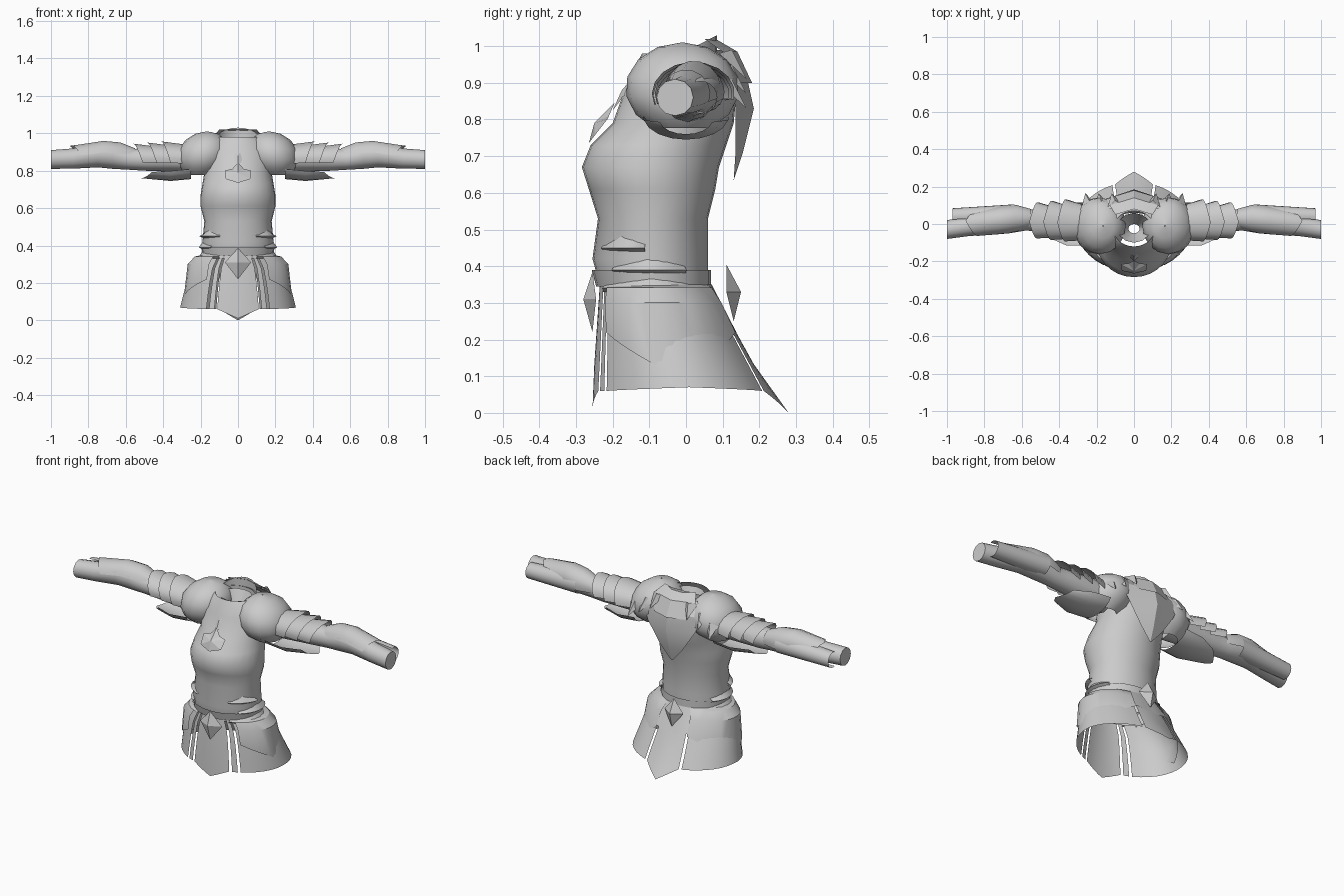
import bpy, bmesh, math
from math import cos, sin, radians, sqrt

cube = bpy.data.objects.get("Cube")
if cube:
    bpy.data.objects.remove(cube, do_unlink=True)

grey = bpy.data.materials.new("plain grey")
grey.use_nodes = True
grey.diffuse_color = (.6, .6, .6, 1)
grey.node_tree.nodes["Principled BSDF"].inputs["Base Color"].default_value = grey.diffuse_color


def grid(name, rows, mirror=False, caps=(), sharp=40):
    """Skin rows of points; optionally cap end rows and mirror in x."""
    bm = bmesh.new()
    lines = [[bm.verts.new(point) for point in row] for row in rows]
    for upper, lower in zip(lines, lines[1:]):
        for a, b, c, d in zip(upper, upper[1:], lower[1:], lower):
            bm.faces.new((a, b, c, d))
    for cap in caps:
        bm.faces.new(lines[cap][:-1])
    bmesh.ops.remove_doubles(bm, verts=bm.verts, dist=.0005)
    bmesh.ops.recalc_face_normals(bm, faces=bm.faces)
    mesh = bpy.data.meshes.new(name)
    bm.to_mesh(mesh)
    bm.free()
    mesh.materials.append(grey)
    part = bpy.data.objects.new(name, mesh)
    bpy.context.collection.objects.link(part)
    if mirror:
        part.modifiers.new("Mirror", 'MIRROR')
    bpy.ops.object.select_all(action='DESELECT')
    part.select_set(True)
    bpy.context.view_layer.objects.active = part
    bpy.ops.object.shade_smooth_by_angle(angle=radians(sharp))


def sweep(start, stop, count):
    """Yield angles in radians, each with a weight that peaks mid-way."""
    for i in range(count + 1):
        u = i / count
        yield radians(start + (stop - start) * u), 1 - abs(2 * u - 1)


def panel(name, start, stop, rows, count=8, drop=0, pull=0, **options):
    """Upright sheet around the body; rows are z, half width, front y, back y.
    Angle 0 is the left side, 90 the back. Drop and pull point the last row."""
    points = []
    for row in rows:
        z, half, front, back = row
        last = row is rows[-1]
        middle, depth = (front + back) / 2, (back - front) / 2
        points.append([(half * cos(a), middle + depth * sin(a) + last * pull * peak,
                        z - last * drop * peak) for a, peak in sweep(start, stop, count)])
    grid(name, points, **options)


def sleeve(name, rings, start=0, stop=360, count=12, tip=0, deep=1, caps=()):
    """Tube or half tube along x; rings are x, y, z, radius."""
    points = []
    for ring in rings:
        x, y, z, radius = ring
        reach = tip if ring is rings[-1] else 0
        points.append([(x + reach * peak, y + deep * radius * cos(a), z + radius * sin(a))
                       for a, peak in sweep(start, stop, count)])
    grid(name, points, mirror=True, caps=caps)


def gem(name, outline, apex):
    """Symmetrical faceted plate: right-hand outline fanned to a raised apex."""
    ring = outline + [(-x, y, z) for x, y, z in reversed(outline)]
    grid(name, [ring, [apex] * len(ring)], sharp=10)


def mantle(name, rows):
    """Folded sheet on the back; rows are half width, edge y, centre y, z."""
    grid(name, [[(-half, edge, z), (0, centre, z), (half, edge, z)]
                for half, edge, centre, z in rows], sharp=25)


def skirt(t, out=0):
    """Row of the flaring skirt, from the waist (t = 0) to the hem (t = 1)."""
    return (.35 - .29 * t, .19 + .12 * sqrt(t) + out,
            -.235 - .02 * t - out / 2, .065 + .16 * t + out / 2)


# Torso and bust
panel("torso", 0, 360, [
    (.33, .18, -.23, .06), (.42, .19, -.255, .06), (.53, .18, -.24, .06),
    (.61, .2, -.265, .08), (.67, .2, -.284, .09), (.73, .19, -.26, .11),
    (.79, .18, -.2, .13), (.9, .19, -.16, .14), (.96, .15, -.13, .12),
    (.98, .11, -.12, .07)], count=28)

# Standing collar, high behind the neck and dipping in front
collar = []
for height in (0, .5, 1):
    row = []
    for a, peak in sweep(-80, 260, 20):
        top = .1 + .06 * sin(a)
        row.append((.115 * cos(a), .115 * sin(a) - .03, .87 + height * top))
    collar.append(row)
grid("collar", collar)
panel("inner_collar", 0, 360, [(.97, .09, -.1, .06), (.85, .03, -.05, 0)], count=12)

# Rounded shoulder caps
dome = []
for tilt, peak in sweep(-60, 89, 6):
    dome.append([(.185 + .14 * cos(tilt) * cos(a) - .02 * sin(tilt),
                  .155 * cos(tilt) * sin(a) - .01,
                  .885 + .125 * sin(tilt)) for a, peak in sweep(0, 360, 16)])
grid("shoulder_cap", dome, mirror=True)

# Arms with closed ends
sleeve("arm", [(.2, 0, .87, .08), (.5, .02, .86, .06), (.58, .02, .86, .055),
               (.67, .02, .88, .07), (.75, .01, .885, .067), (.88, -.01, .865, .054),
               (1, -.03, .86, .05)], caps=(0, -1))

# Overlapping upper arm plates with pointed rims
for k in range(3):
    x = .28 + .075 * k
    radius = .075 - .006 * k
    sleeve(f"arm_plate_{'abc'[k]}",
           [(x, .01, .865, radius), (x + .08, .02, .87, radius + .012)],
           start=-10, stop=200, count=10, tip=.05, deep=1.3)

# Pointed plate hanging under the upper arm
sleeve("underarm_plate", [(.25, 0, .82, .065), (.36, 0, .81, .065), (.46, 0, .8, .04)],
       start=190, stop=350, count=8, tip=.06, deep=1.8)

# Forearm guards: raised elbow rim, open half shell behind the wrist
sleeve("elbow_guard", [(.55, .03, .87, .05), (.63, .03, .88, .072),
                       (.72, .02, .885, .075), (.84, 0, .87, .065)],
       start=-20, stop=170, count=8, tip=.06)
sleeve("wrist_guard", [(.64, .05, .875, .055), (.97, .04, .86, .044)],
       start=-110, stop=110)

# Skirt panels separated by slits
hem = [skirt(t / 4) for t in range(5)]
panel("skirt_front", 249, 291, hem, drop=.05)
panel("skirt_strip", 294, 300, hem, count=2, mirror=True)
panel("skirt_side", -57, 68, hem, count=14, drop=-.01, mirror=True)
panel("skirt_back", 71, 109, hem, drop=.06, pull=.055)

# Hip plates over the skirt
panel("hip_plate", -55, 70, [skirt(0), skirt(.03, .02), skirt(.17, .03), skirt(.45, .02)],
      count=12, drop=.12, mirror=True, sharp=30)
panel("rear_hip_plate", 65, 115, [skirt(0, .01), skirt(.4, .02)], drop=.02)

# Waist bands with flared pointed edges, and a belt
for name, z, start, stop in (("upper", .46, -62, -8), ("middle", .4, -45, 35),
                             ("lower", .35, -60, 60)):
    panel(f"{name}_waist_flare", start, stop,
          [(z - .02, .19, -.245, .065), (z - .01, .21, -.25, .07), (z, .185, -.24, .06)],
          drop=-.025, mirror=True, sharp=25)
panel("belt", 0, 360, [(.345, .19, -.245, .068), (.39, .195, -.257, .068)], count=24)

# Belt gems front and back
gem("front_belt_gem", [(0, -.255, .385), (.07, -.245, .31), (0, -.255, .22)],
    apex=(0, -.28, .31))
gem("back_belt_gem", [(0, .11, .405), (.06, .11, .33), (0, .13, .25)],
    apex=(0, .15, .33))

# Chest ornament and the tab leading up to the collar
gem("chest_ornament", [(0, -.195, .845), (.03, -.21, .81), (.07, -.215, .8),
                       (.065, -.25, .755), (0, -.265, .735)], apex=(0, -.25, .79))
gem("throat_tab", [(.025, -.14, .92), (.02, -.18, .85), (0, -.2, .825)],
    apex=(0, -.175, .88))

# Back mantle tapering to points
mantle("mantle_long", [(.13, .08, .1, .99), (.19, .12, .165, .92), (.15, .135, .185, .83),
                       (.07, .135, .155, .71), (.005, .13, .13, .635)])
mantle("mantle_short", [(.1, .05, .08, 1.02), (.13, .1, .14, .985), (.1, .15, .18, .9)])

# Small spikes fanning out behind the shoulders
for k in range(3):
    x, z = .1 + .07 * k, .98 - .04 * k
    base = [(x - .04, .1, z), (x, .125, z + .01), (x + .04, .09, z)]
    grid(f"back_spike_{'abc'[k]}", [base, [(x + .02, .165, z - .07)] * 3],
         mirror=True, sharp=10)
